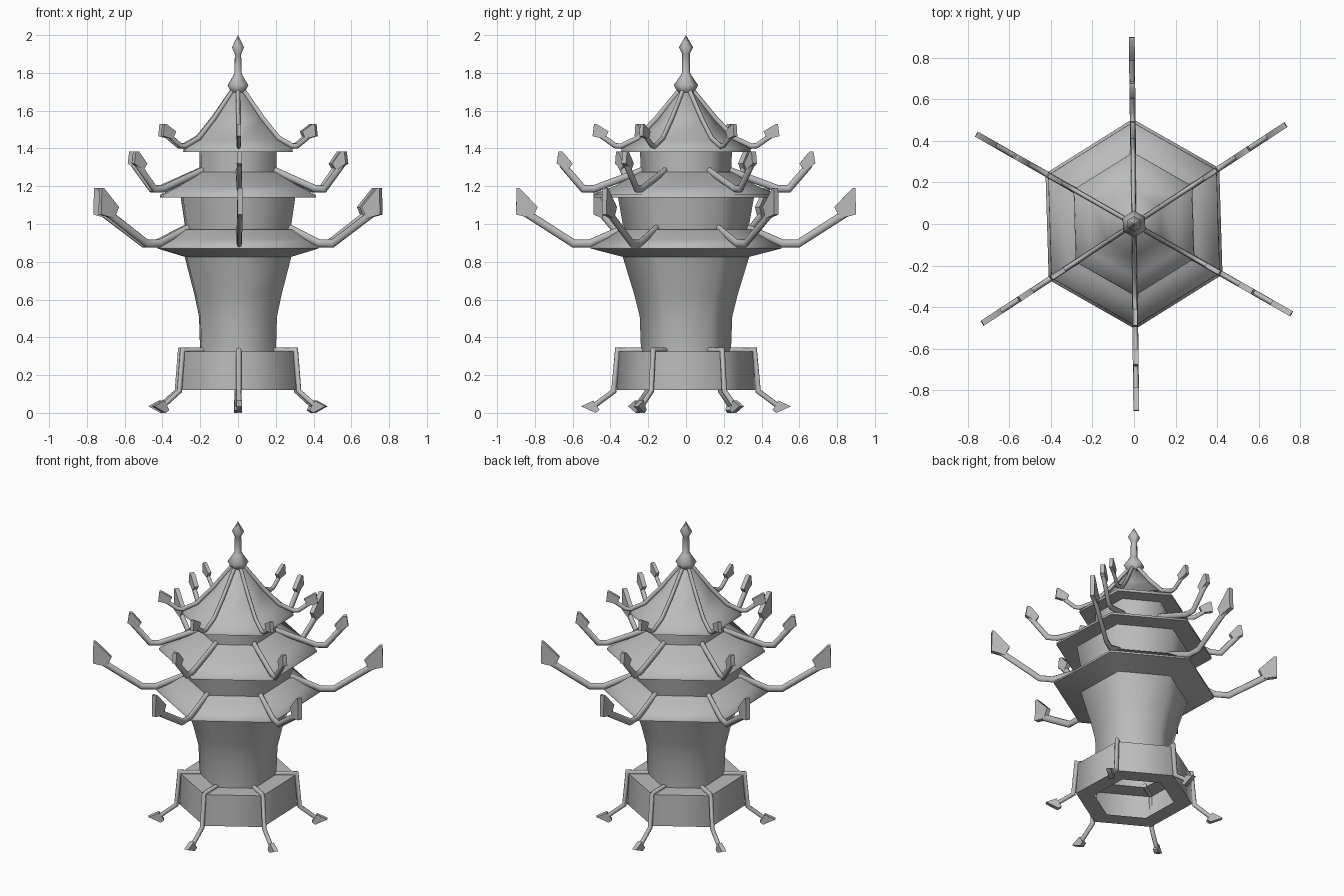
import bpy, bmesh, math
from mathutils import Vector

cube = bpy.data.objects.get("Cube")
if cube:
    bpy.data.objects.remove(cube, do_unlink=True)

stone = bpy.data.materials.new("grey_stone")
stone.use_nodes = True
GREY = (0.5, 0.5, 0.5, 1)
stone.diffuse_color = GREY
stone.node_tree.nodes["Principled BSDF"].inputs["Base Color"].default_value = GREY

# Six slightly uneven corners: angle in degrees and reach
CORNERS = [(a + turn, s) for turn in (0, 180)
           for a, s in ((33.2, 0.97), (90.7, 1.0), (150.3, 0.97))]


def finish(name, bm, recalc=True):
    if recalc:
        bmesh.ops.recalc_face_normals(bm, faces=bm.faces)
    mesh = bpy.data.meshes.new(name)
    bm.to_mesh(mesh)
    bm.free()
    mesh.materials.append(stone)
    ob = bpy.data.objects.new(name, mesh)
    bpy.context.collection.objects.link(ob)
    bpy.ops.object.select_all(action='DESELECT')
    ob.select_set(True)
    bpy.context.view_layer.objects.active = ob
    bpy.ops.object.shade_smooth_by_angle(angle=math.radians(65))
    return ob


def corner_point(corner, r, z):
    a = math.radians(corner[0])
    return Vector((r * corner[1] * math.cos(a), r * corner[1] * math.sin(a), z))


def hex_shell(name, profile):
    """Six-sided shell through (radius, height) points, listed outside-up."""
    bm = bmesh.new()
    rings = [[bm.verts.new(corner_point(c, r, z)) for c in CORNERS] for r, z in profile]
    for low, high in zip(rings, rings[1:]):
        for i in range(6):
            j = (i + 1) % 6
            bm.faces.new((low[i], low[j], high[j], high[i]))
    return finish(name, bm, recalc=False)


def add_tube(bm, path, rad, half_width, sides=8):
    """Sweep an oval along a path in the XZ plane, with mitred bends."""
    pts = [Vector((r, 0, z)) for r, z in path]
    rings = []
    for i, p in enumerate(pts):
        before = (p - pts[max(i - 1, 0)]).normalized()
        after = (pts[min(i + 1, len(pts) - 1)] - p).normalized()
        t = (before + after).normalized()
        n = Vector((-t.z, 0, t.x))
        mitre = 1 / max(0.5, t.dot(after if after.length else before))
        ring = []
        for k in range(sides):
            a = 2 * math.pi * k / sides
            ring.append(bm.verts.new(p + n * (rad * mitre * math.cos(a))
                                     + Vector((0, half_width * math.sin(a), 0))))
        rings.append(ring)
    for a, b in zip(rings, rings[1:]):
        for k in range(sides):
            m = (k + 1) % sides
            bm.faces.new((a[k], a[m], b[m], b[k]))
    bm.faces.new(rings[0])
    bm.faces.new(rings[-1])


def add_plate(bm, outline, half_width):
    sides = [[bm.verts.new((r, y, z)) for r, z in outline] for y in (-half_width, half_width)]
    n = len(outline)
    for s in sides:
        bm.faces.new(s)
    for i in range(n):
        j = (i + 1) % n
        bm.faces.new((sides[0][i], sides[0][j], sides[1][j], sides[1][i]))


def six_arms(name, path, tip, rad, half_width):
    for i, (angle, reach) in enumerate(CORNERS):
        bm = bmesh.new()
        add_tube(bm, path, rad, half_width)
        add_plate(bm, tip, half_width)
        ob = finish(f"{name}_{i + 1}", bm)
        ob.rotation_euler.z = math.radians(angle)
        ob.scale = (reach, 1, 1)


# Hollow base and flared tower
hex_shell("base", [(0.25, 0.12), (0.365, 0.12), (0.36, 0.325), (0.238, 0.325)])
hex_shell("tower", [(0.238, 0.325), (0.245, 0.51), (0.275, 0.63), (0.335, 0.826)])

# Lower, middle and upper storeys
hex_shell("lower_roof", [(0.33, 0.825), (0.505, 0.87), (0.505, 0.882), (0.43, 0.92),
                         (0.355, 0.972), (0.32, 0.972)])
hex_shell("middle_wall", [(0.33, 0.97), (0.36, 1.142)])
hex_shell("middle_roof", [(0.35, 1.14), (0.49, 1.14), (0.488, 1.155), (0.37, 1.205),
                          (0.25, 1.275), (0.23, 1.275)])
hex_shell("upper_wall", [(0.24, 1.27), (0.243, 1.382)])
hex_shell("top_roof", [(0.235, 1.38), (0.345, 1.38), (0.34, 1.4), (0.255, 1.445),
                       (0.155, 1.55), (0.04, 1.7), (0.0, 1.7)])

# Finial with bulb, stem and spear point
hex_shell("finial", [(0.0, 1.685), (0.04, 1.69), (0.065, 1.735), (0.03, 1.785),
                     (0.022, 1.8), (0.02, 1.9), (0.038, 1.935), (0.0, 2.0)])

# Upturned ridge arms with hooked points
six_arms("lower_arm", [(0.30, 0.988), (0.51, 0.897), (0.595, 0.897), (0.85, 1.06)],
         [(0.785, 1.09), (0.815, 1.03), (0.90, 1.05), (0.897, 1.19), (0.882, 1.19)],
         0.021, 0.014)
six_arms("middle_arm", [(0.22, 1.287), (0.485, 1.187), (0.545, 1.187), (0.655, 1.315)],
         [(0.60, 1.32), (0.625, 1.285), (0.685, 1.32), (0.675, 1.385), (0.655, 1.385)],
         0.019, 0.014)
six_arms("top_arm", [(0.04, 1.70), (0.155, 1.56), (0.255, 1.455), (0.345, 1.412),
                     (0.375, 1.415), (0.46, 1.475)],
         [(0.41, 1.49), (0.43, 1.45), (0.495, 1.465), (0.487, 1.53), (0.475, 1.53)],
         0.014, 0.011)

# Bent legs with pointed feet
six_arms("leg", [(0.225, 0.332), (0.362, 0.332), (0.382, 0.115), (0.49, 0.035)],
         [(0.458, 0.015), (0.48, 0.0), (0.555, 0.035), (0.49, 0.065)],
         0.014, 0.014)
